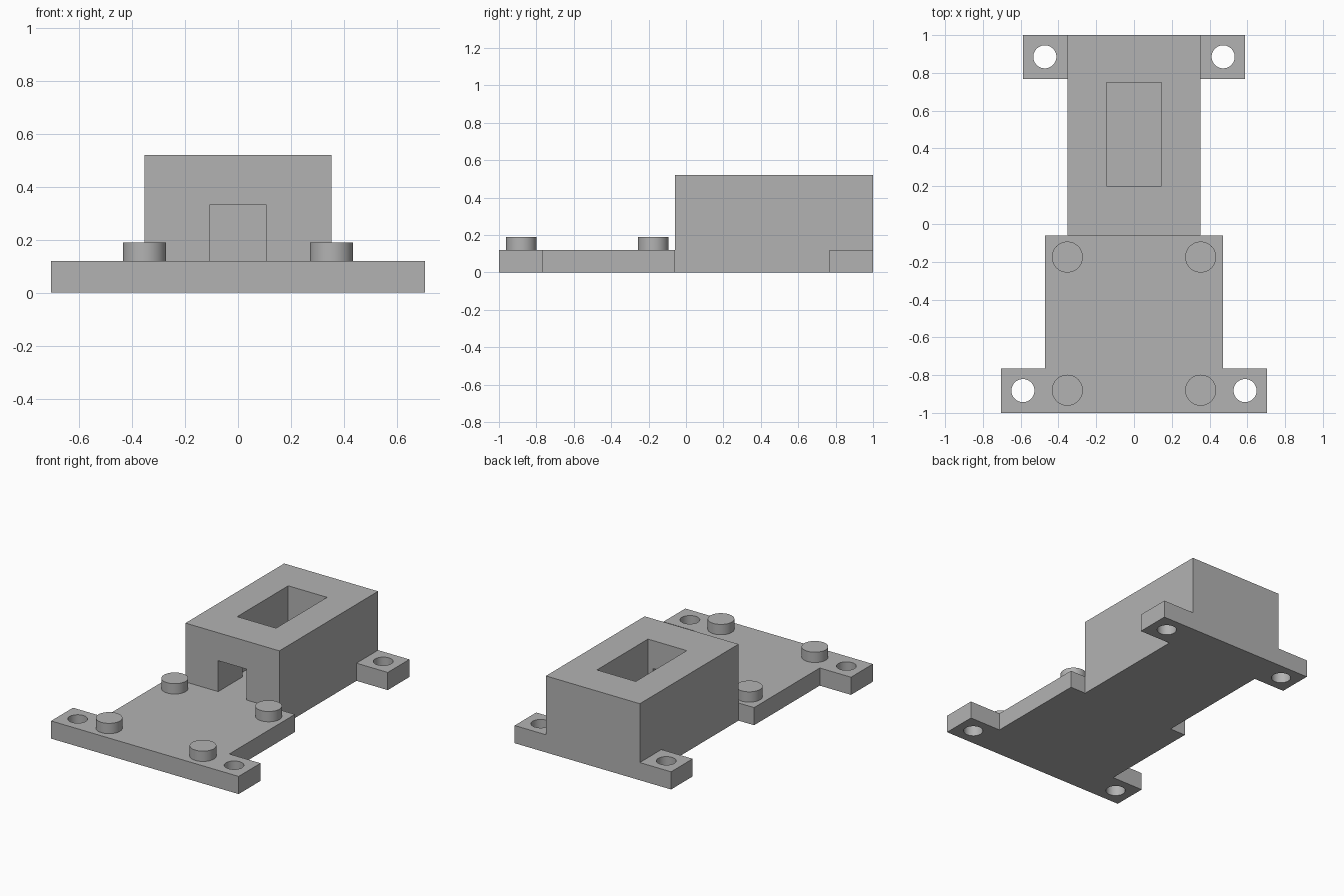
import bpy
import bmesh
from math import cos, sin, tau

if "Cube" in bpy.data.objects:
    bpy.data.objects.remove(bpy.data.objects["Cube"], do_unlink=True)

grey = bpy.data.materials.new("plain grey")
COLOUR = (0.45, 0.45, 0.45, 1)
grey.diffuse_color = COLOUR
grey.use_nodes = True
grey.node_tree.nodes["Principled BSDF"].inputs["Base Color"].default_value = COLOUR


def prism(name, outline, z0, z1):
    """Extrude a flat outline upwards from z0 to z1."""
    bm = bmesh.new()
    base = bm.faces.new([bm.verts.new((x, y, z0)) for x, y in outline])
    top = bmesh.ops.extrude_face_region(bm, geom=[base], use_keep_orig=True)["geom"]
    for v in top:
        if isinstance(v, bmesh.types.BMVert):
            v.co.z = z1
    bmesh.ops.recalc_face_normals(bm, faces=bm.faces)
    mesh = bpy.data.meshes.new(name)
    bm.to_mesh(mesh)
    bm.free()
    mesh.materials.append(grey)
    obj = bpy.data.objects.new(name, mesh)
    bpy.context.collection.objects.link(obj)
    return obj


def rect(half, y0, y1):
    return [(-half, y0), (half, y0), (half, y1), (-half, y1)]


def circle(cx, cy, r, sides=48):
    return [(cx + r * cos(tau * i / sides), cy + r * sin(tau * i / sides)) for i in range(sides)]


def activate(obj):
    bpy.ops.object.select_all(action="DESELECT")
    obj.select_set(True)
    bpy.context.view_layer.objects.active = obj


def cut(obj, cutter):
    activate(obj)
    mod = obj.modifiers.new("cut", "BOOLEAN")
    mod.operation = "DIFFERENCE"
    mod.solver = "EXACT"
    mod.object = cutter
    bpy.ops.object.modifier_apply(modifier=mod.name)
    bpy.data.objects.remove(cutter, do_unlink=True)


def drop_underside(obj, z):
    """Remove the hidden faces that rest on the plate."""
    bm = bmesh.new()
    bm.from_mesh(obj.data)
    hidden = [f for f in bm.faces if all(abs(v.co.z - z) < 0.001 for v in f.verts)]
    bmesh.ops.delete(bm, geom=hidden, context="FACES")
    bm.to_mesh(obj.data)
    bm.free()


PLATE_TOP = 0.12
WING, DECK, EAR, BODY = 0.705, 0.47, 0.588, 0.353
STEP = -0.06

# Base plate with front wings and rear ears, mirrored across x
side = [(WING, -1), (WING, -0.765), (DECK, -0.765), (DECK, STEP),
        (BODY, STEP), (BODY, 0.768), (EAR, 0.768), (EAR, 1)]
plate = prism("base_plate", side + [(-x, y) for x, y in reversed(side)], 0, PLATE_TOP)

# Screw holes
for x, y in ((0.588, -0.882), (0.472, 0.885)):
    for s in (-1, 1):
        cut(plate, prism("hole_cutter", circle(s * x, y, 0.061), -0.1, 0.3))

# Housing with a top pocket and a front tunnel leading into it
housing = prism("housing", rect(BODY, STEP, 1), PLATE_TOP, 0.52)
cut(housing, prism("pocket_cutter", rect(0.146, 0.2, 0.748), 0, 0.7))
cut(housing, prism("tunnel_cutter", rect(0.107, -0.2, 0.4), 0, 0.33))
drop_underside(housing, PLATE_TOP)

# Round pegs on the deck
pegs = []
for row, y in (("front", -0.88), ("rear", -0.175)):
    for label, s in (("left", 1), ("right", -1)):
        peg = prism(f"{row}_{label}_peg", circle(s * BODY, y, 0.082), PLATE_TOP, 0.19)
        drop_underside(peg, PLATE_TOP)
        pegs.append(peg)

# Smooth the round walls and keep the edges crisp
for obj in [plate, housing] + pegs:
    activate(obj)
    bpy.ops.object.shade_smooth_by_angle(angle=0.5)
